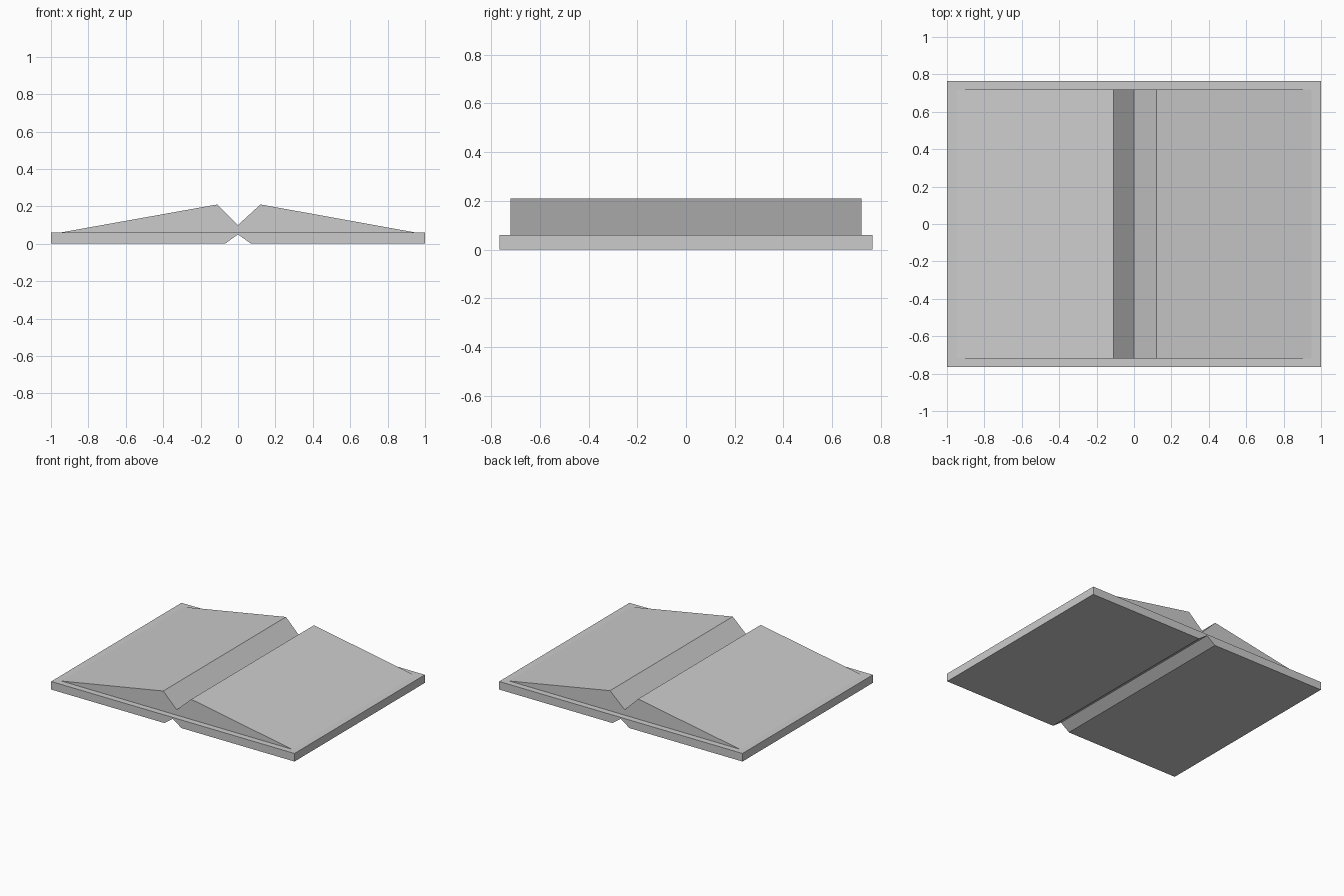
import bpy
import bmesh

cube = bpy.data.objects.get("Cube")
if cube:
    bpy.data.objects.remove(cube, do_unlink=True)

grey = bpy.data.materials.new("plain grey")
grey.use_nodes = True
COLOUR = (0.6, 0.6, 0.6, 1)
grey.diffuse_color = COLOUR
grey.node_tree.nodes["Principled BSDF"].inputs["Base Color"].default_value = COLOUR


def extrude_profile(name, profile, half_depth):
    """Extrude an x-z outline along y, centred on y = 0."""
    bm = bmesh.new()
    face = bm.faces.new([bm.verts.new((x, -half_depth, z)) for x, z in profile])
    result = bmesh.ops.extrude_face_region(bm, geom=[face])
    moved = [v for v in result["geom"] if isinstance(v, bmesh.types.BMVert)]
    bmesh.ops.translate(bm, verts=moved, vec=(0, 2 * half_depth, 0))
    bmesh.ops.recalc_face_normals(bm, faces=bm.faces)
    mesh = bpy.data.meshes.new(name)
    bm.to_mesh(mesh)
    bm.free()
    mesh.materials.append(grey)
    obj = bpy.data.objects.new(name, mesh)
    bpy.context.collection.objects.link(obj)
    return obj


# Flat cover with a spine groove underneath
extrude_profile("cover", [(-1, 0), (-0.07, 0), (0, 0.05), (0.07, 0), (1, 0),
                          (1, 0.06), (-1, 0.06)], 0.765)

# Two sloping page blocks meeting in a valley
extrude_profile("pages", [(-0.96, 0.058), (0.96, 0.058), (0.12, 0.21),
                          (0, 0.10), (-0.11, 0.21)], 0.72)
